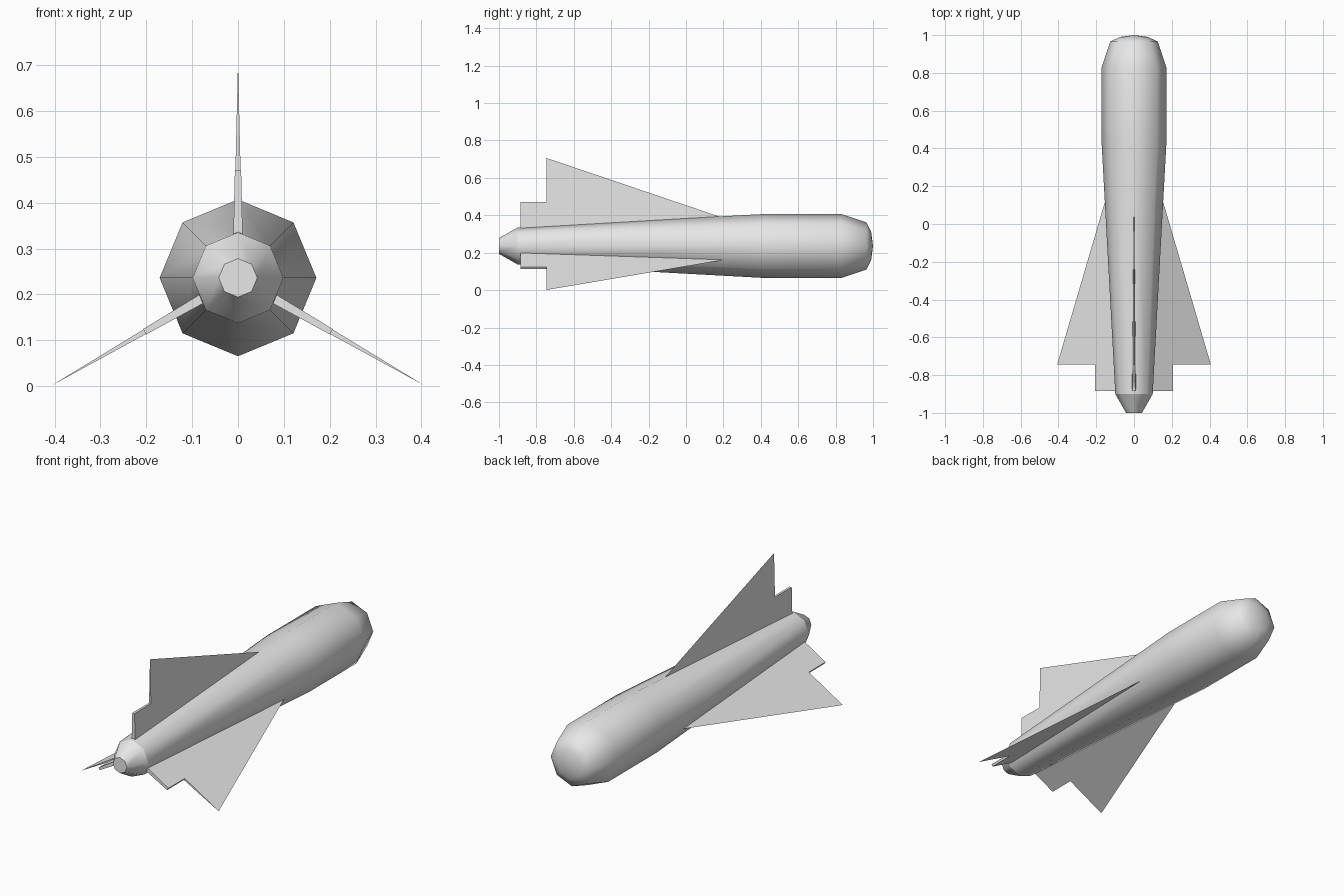
import bpy
import bmesh
from math import sin, cos, radians, tau
from mathutils import Matrix

cube = bpy.data.objects.get("Cube")
if cube:
    bpy.data.objects.remove(cube, do_unlink=True)

AXIS_Z = 0.236
SIDES = 8

grey = bpy.data.materials.new("light_grey")
grey.use_nodes = True
grey.diffuse_color = (0.8, 0.8, 0.8, 1)
grey.node_tree.nodes["Principled BSDF"].inputs["Base Color"].default_value = (0.8, 0.8, 0.8, 1)


def finish(bm, name):
    bmesh.ops.recalc_face_normals(bm, faces=bm.faces)
    mesh = bpy.data.meshes.new(name)
    bm.to_mesh(mesh)
    bm.free()
    mesh.materials.append(grey)
    obj = bpy.data.objects.new(name, mesh)
    obj.location.z = AXIS_Z
    bpy.context.collection.objects.link(obj)
    return obj


def make_body():
    # (y, radius) from the tail cap to the blunt nose
    profile = [(-1.0, 0.042), (-0.9, 0.099), (0.42, 0.171),
               (0.83, 0.171), (0.965, 0.126), (0.99, 0.075)]
    bm = bmesh.new()
    rings = [[bm.verts.new((r * cos(tau * i / SIDES), y, r * sin(tau * i / SIDES)))
              for i in range(SIDES)] for y, r in profile]
    for a, b in zip(rings, rings[1:]):
        for i in range(SIDES):
            j = (i + 1) % SIDES
            bm.faces.new((a[i], a[j], b[j], b[i]))
    bm.faces.new(rings[0])
    tip = bm.verts.new((0, 1.0, 0))
    for i in range(SIDES):
        bm.faces.new((rings[-1][i], rings[-1][(i + 1) % SIDES], tip))
    for face in bm.faces:
        face.smooth = True
    # crisp edges around the tail cone
    for ring in rings[:2]:
        for i in range(SIDES):
            bm.edges.get((ring[i], ring[(i + 1) % SIDES])).smooth = False
    finish(bm, "body")


def make_fin(name, angle):
    # (y, radius) outline: leading root, tip, step, trailing root
    outline = [(0.3, 0.116), (-0.745, 0.47), (-0.745, 0.235),
               (-0.885, 0.235), (-0.885, 0.06)]
    bm = bmesh.new()
    sides = ([], [])
    for y, r in outline:
        # wedge thickness grows with distance from the leading edge
        half = 0.024 * (0.47 - 0.339 * (y + 0.745) - r)
        if half < 0.0005:
            v = bm.verts.new((0, y, r))
            pair = (v, v)
        else:
            pair = (bm.verts.new((-half, y, r)), bm.verts.new((half, y, r)))
        for side, v in zip(sides, pair):
            side.append(v)
    left, right = sides
    bm.faces.new(left)
    bm.faces.new(right[::-1])
    for i in range(len(outline)):
        j = (i + 1) % len(outline)
        rim = list(dict.fromkeys((left[i], left[j], right[j], right[i])))
        if len(rim) > 2:
            bm.faces.new(rim)
    bm.transform(Matrix.Rotation(radians(angle), 4, 'Y'))
    finish(bm, name)


make_body()
for fin_name, fin_angle in (("top_fin", 0), ("left_fin", 120), ("right_fin", 240)):
    make_fin(fin_name, fin_angle)
